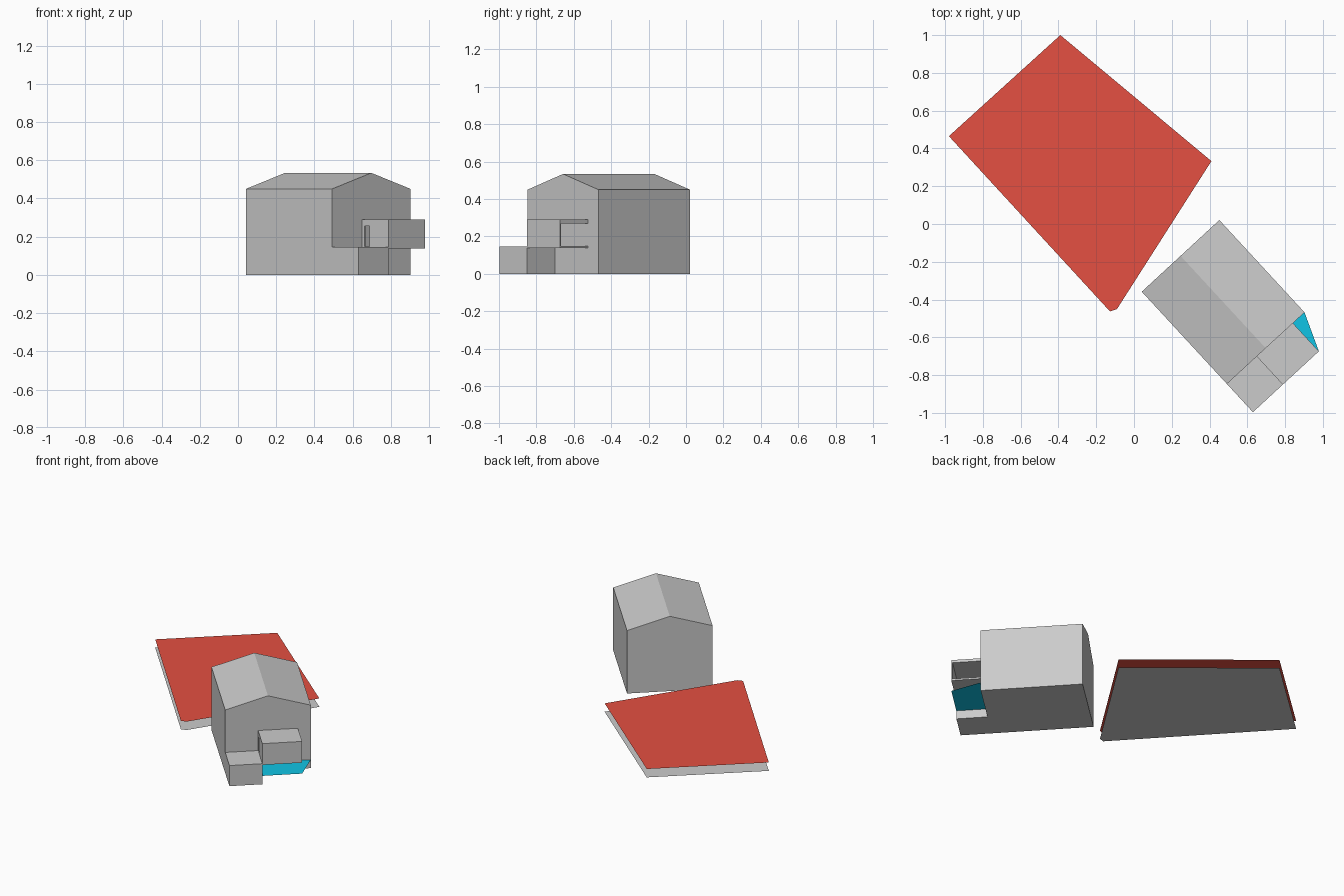
import bpy, bmesh, math
from mathutils import Matrix

if "Cube" in bpy.data.objects:
    bpy.data.objects.remove(bpy.data.objects["Cube"])


def material(name, rgb):
    m = bpy.data.materials.new(name)
    m.diffuse_color = (*rgb, 1.0)
    m.use_nodes = True
    m.node_tree.nodes["Principled BSDF"].inputs["Base Color"].default_value = m.diffuse_color
    return m


GREY = material("light_grey", (0.60, 0.60, 0.60))
RED = material("red", (0.78, 0.08, 0.054))
BLUE = material("cyan", (0.005, 0.55, 0.78))

# Building frame: origin at the front corner, local x along the gable wall
SITE = Matrix.Translation((0.492, -0.847, 0)) @ Matrix.Rotation(math.radians(42.7), 4, 'Z')
WIDTH, LENGTH, EAVE, RIDGE = 0.559, 0.665, 0.45, 0.534
DEPTH = 0.203
BAY0, BAY1 = 0.215, 0.475


def finish(name, bm, mat, matrix=SITE):
    mesh = bpy.data.meshes.new(name)
    bm.to_mesh(mesh)
    bm.free()
    mesh.materials.append(mat)
    ob = bpy.data.objects.new(name, mesh)
    ob.matrix_world = matrix
    bpy.context.collection.objects.link(ob)
    return ob


def box(name, lo, hi, mat=GREY):
    bm = bmesh.new()
    bmesh.ops.create_cube(bm, size=1)
    for v in bm.verts:
        v.co = [lo[i] if v.co[i] < 0 else hi[i] for i in range(3)]
    return finish(name, bm, mat)


def sheet(name, outline, z, mat, matrix=Matrix()):
    bm = bmesh.new()
    bm.faces.new([bm.verts.new((x, y, z)) for x, y in outline])
    return finish(name, bm, mat, matrix)


# House: gabled profile extruded along its length
bm = bmesh.new()
profile = [(0, 0), (WIDTH, 0), (WIDTH, EAVE), (WIDTH / 2, RIDGE), (0, EAVE)]
gable = bm.faces.new([bm.verts.new((x, 0, z)) for x, z in profile])
new = bmesh.ops.extrude_face_region(bm, geom=[gable], use_keep_orig=True)["geom"]
bmesh.ops.translate(bm, vec=(0, LENGTH, 0),
                    verts=[g for g in new if isinstance(g, bmesh.types.BMVert)])
bmesh.ops.recalc_face_normals(bm, faces=bm.faces)
finish("house", bm, GREY)

# Low landing block beside the bay
box("landing", (0, -DEPTH, 0), (BAY0, 0, 0.147))

# Raised bay: floor, roof, front wall and a side wall with a narrow doorway
T = 0.008
box("bay_floor", (BAY0, -DEPTH, 0.138), (BAY1, 0, 0.15))
box("bay_roof", (BAY0, -DEPTH, 0.27), (BAY1, 0, 0.29))
box("bay_front", (BAY0, -DEPTH, 0.15), (BAY1, -DEPTH + T, 0.27))
box("bay_side", (BAY0, -DEPTH + T, 0.15), (BAY0 + T, -0.055, 0.27))
box("bay_door_post", (BAY0, -0.018, 0.15), (BAY0 + T, 0, 0.27))
box("bay_door_lintel", (BAY0, -0.055, 0.255), (BAY0 + T, -0.018, 0.27))

# Pool sheet under the bay
sheet("pool", [(BAY0, -DEPTH), (BAY1, -DEPTH), (WIDTH, 0), (BAY0, 0)], 0.06, BLUE, SITE)

# Open plot: a ground sheet with a red sheet floating above
plot = [(-0.98, 0.465), (-0.127, -0.463), (-0.09, -0.45), (0.41, 0.333), (-0.39, 1.0)]
sheet("plot_base", plot, 0.0, GREY)
sheet("plot_top", plot, 0.06, RED)
